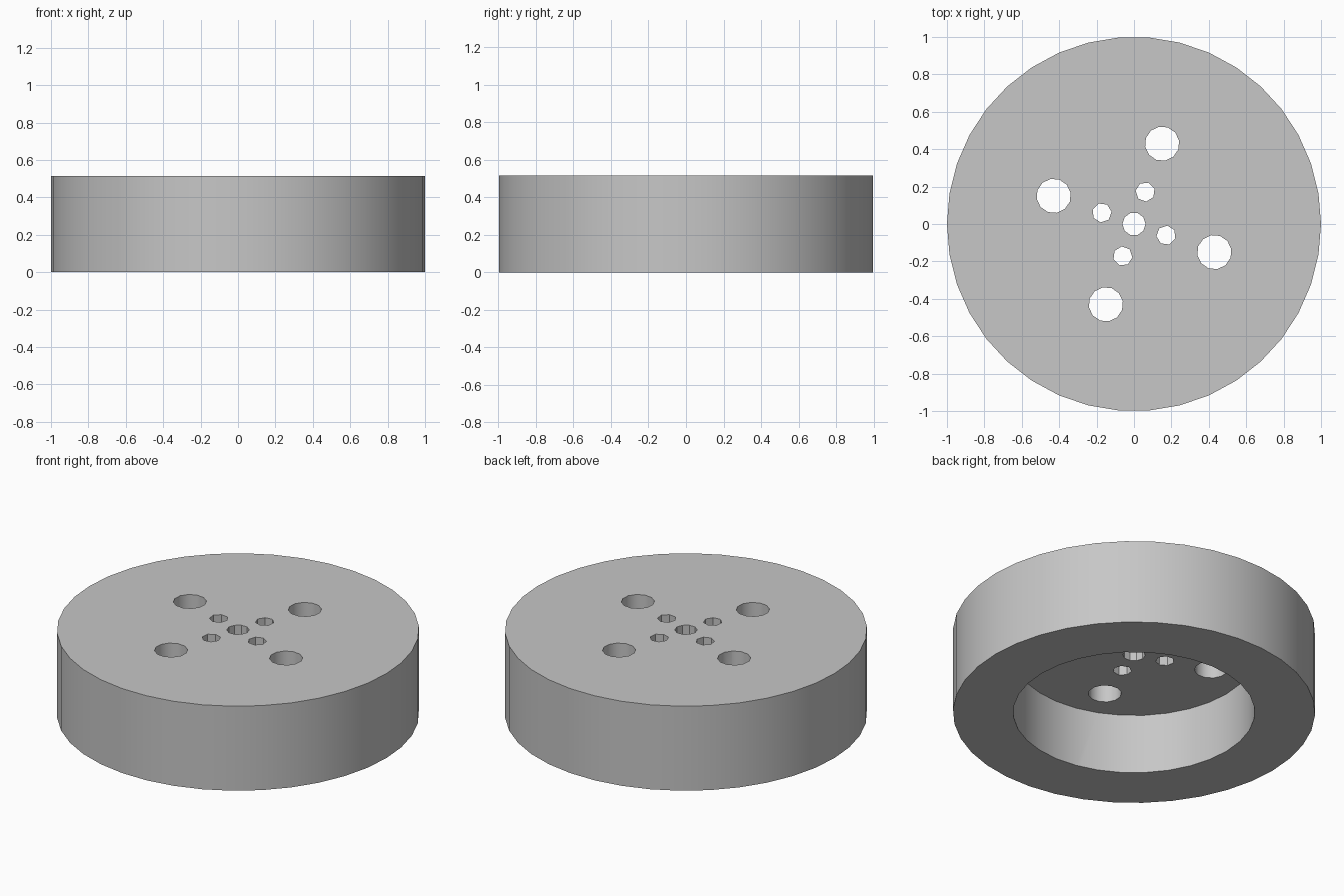
import bpy
import math

cube = bpy.data.objects.get("Cube")
if cube:
    bpy.data.objects.remove(cube, do_unlink=True)

HEIGHT = 0.515
BORE_DEPTH = 0.365
FIRST_ANGLE = math.radians(70.7)

grey = bpy.data.materials.new("plain grey")
grey.use_nodes = True
colour = (0.57, 0.57, 0.57, 1)
grey.diffuse_color = colour
grey.node_tree.nodes["Principled BSDF"].inputs["Base Color"].default_value = colour


def cylinder(name, radius, sides, bottom, top, x=0, y=0, turn=0):
    """Upright cylinder with its first corner pointing along +x, plus a turn."""
    bpy.ops.mesh.primitive_cylinder_add(
        vertices=sides, radius=radius, depth=top - bottom,
        location=(x, y, (bottom + top) / 2),
        rotation=(0, 0, turn - math.pi / 2))
    obj = bpy.context.object
    obj.name = name
    bpy.ops.object.transform_apply(location=True, rotation=True, scale=True)
    obj.data.materials.append(grey)
    return obj


# Solid disc body
body = cylinder("wheel_body", 1, 38, 0, HEIGHT)

# Wide recess in the underside and the central axle hole
cutters = [
    cylinder("recess_cutter", 0.667, 32, -0.1, BORE_DEPTH),
    cylinder("axle_hole_cutter", 0.062, 10, 0.2, HEIGHT + 0.1),
]

# Four small and four large holes in rings around the axle
for label, ring, radius, sides in (("small", 0.182, 0.052, 7),
                                   ("large", 0.455, 0.092, 12)):
    for i in range(4):
        angle = FIRST_ANGLE + i * math.pi / 2
        cutters.append(cylinder(
            f"{label}_hole_cutter_{i + 1}", radius, sides, 0.2, HEIGHT + 0.1,
            ring * math.cos(angle), ring * math.sin(angle), angle))

# Cut every opening, then discard the cutters
bpy.ops.object.select_all(action="DESELECT")
body.select_set(True)
bpy.context.view_layer.objects.active = body
for cutter in cutters:
    cutter.hide_render = True
    cut = body.modifiers.new(cutter.name, "BOOLEAN")
    cut.operation = "DIFFERENCE"
    cut.solver = "EXACT"
    cut.object = cutter
    bpy.ops.object.modifier_apply(modifier=cut.name)
for cutter in cutters:
    bpy.data.objects.remove(cutter, do_unlink=True)

# Round walls smooth, rims and small faceted holes sharp
bpy.ops.object.shade_smooth_by_angle(angle=math.radians(35))
